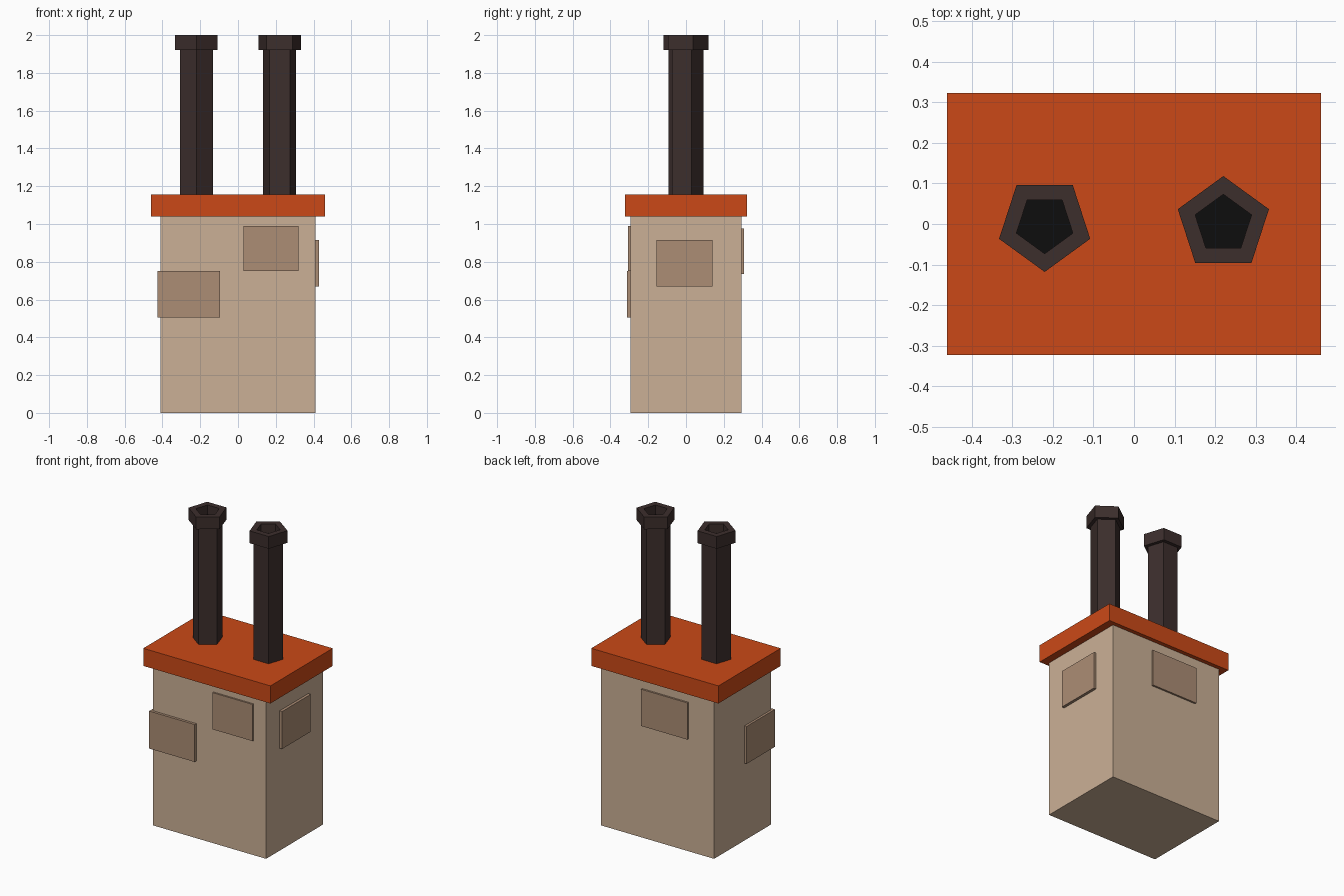
import bpy, bmesh
from math import cos, sin, pi, radians

if "Cube" in bpy.data.objects:
    bpy.data.objects.remove(bpy.data.objects["Cube"])


def material(name, rgb):
    # 8-bit screen colour to linear
    lin = [((c / 255 + 0.055) / 1.055) ** 2.4 if c > 10 else c / 255 / 12.92 for c in rgb]
    m = bpy.data.materials.new(name)
    m.diffuse_color = (*lin, 1)
    m.use_nodes = True
    m.node_tree.nodes["Principled BSDF"].inputs["Base Color"].default_value = m.diffuse_color
    return m


plaster = material("plaster", (203, 176, 150))
brick = material("brick", (172, 141, 117))
terracotta = material("terracotta", (203, 73, 23))
iron = material("iron", (60, 46, 44))
soot = material("soot", (13, 13, 13))


def finish(name, bm, mats):
    bmesh.ops.recalc_face_normals(bm, faces=bm.faces)
    me = bpy.data.meshes.new(name)
    bm.to_mesh(me)
    bm.free()
    for m in mats:
        me.materials.append(m)
    ob = bpy.data.objects.new(name, me)
    bpy.context.collection.objects.link(ob)
    return ob


def box(name, x, y, z, mat):
    bm = bmesh.new()
    bmesh.ops.create_cube(bm, size=1)
    for v in bm.verts:
        v.co = [lo + (c + 0.5) * (hi - lo) for c, (lo, hi) in zip(v.co, (x, y, z))]
    return finish(name, bm, [mat])


def flue(name, x, angle):
    # five-sided pipe with a wider rim and a shallow sooty opening
    profile = [(0.092, 1.14), (0.092, 1.92), (0.118, 1.92),
               (0.118, 2.0), (0.073, 2.0), (0.073, 1.94)]
    bm = bmesh.new()
    rings = [[bm.verts.new((r * cos(angle + i * 2 * pi / 5), r * sin(angle + i * 2 * pi / 5), z))
              for i in range(5)] for r, z in profile]
    for a, b in zip(rings, rings[1:]):
        for i in range(5):
            j = (i + 1) % 5
            bm.faces.new((a[i], a[j], b[j], b[i]))
    bm.faces.new(rings[0][::-1])
    bm.faces.new(rings[-1]).material_index = 1
    ob = finish(name, bm, [iron, soot])
    ob.location.x = x


# stack body and overhanging cap
box("stack_body", (-0.41, 0.41), (-0.295, 0.295), (0, 1.04), plaster)
box("stack_cap", (-0.46, 0.46), (-0.322, 0.322), (1.04, 1.155), terracotta)

# exposed bricks; the corner one wraps two faces
box("brick_front", (0.03, 0.32), (-0.306, -0.27), (0.75, 0.99), brick)
box("brick_corner", (-0.425, -0.095), (-0.312, -0.02), (0.505, 0.75), brick)
box("brick_right", (0.38, 0.428), (-0.155, 0.14), (0.67, 0.915), brick)
box("brick_back", (-0.225, 0.11), (0.27, 0.307), (0.735, 0.975), brick)

# two flues, pointing opposite ways
flue("flue_right", 0.22, radians(90))
flue("flue_left", -0.22, radians(-90))
